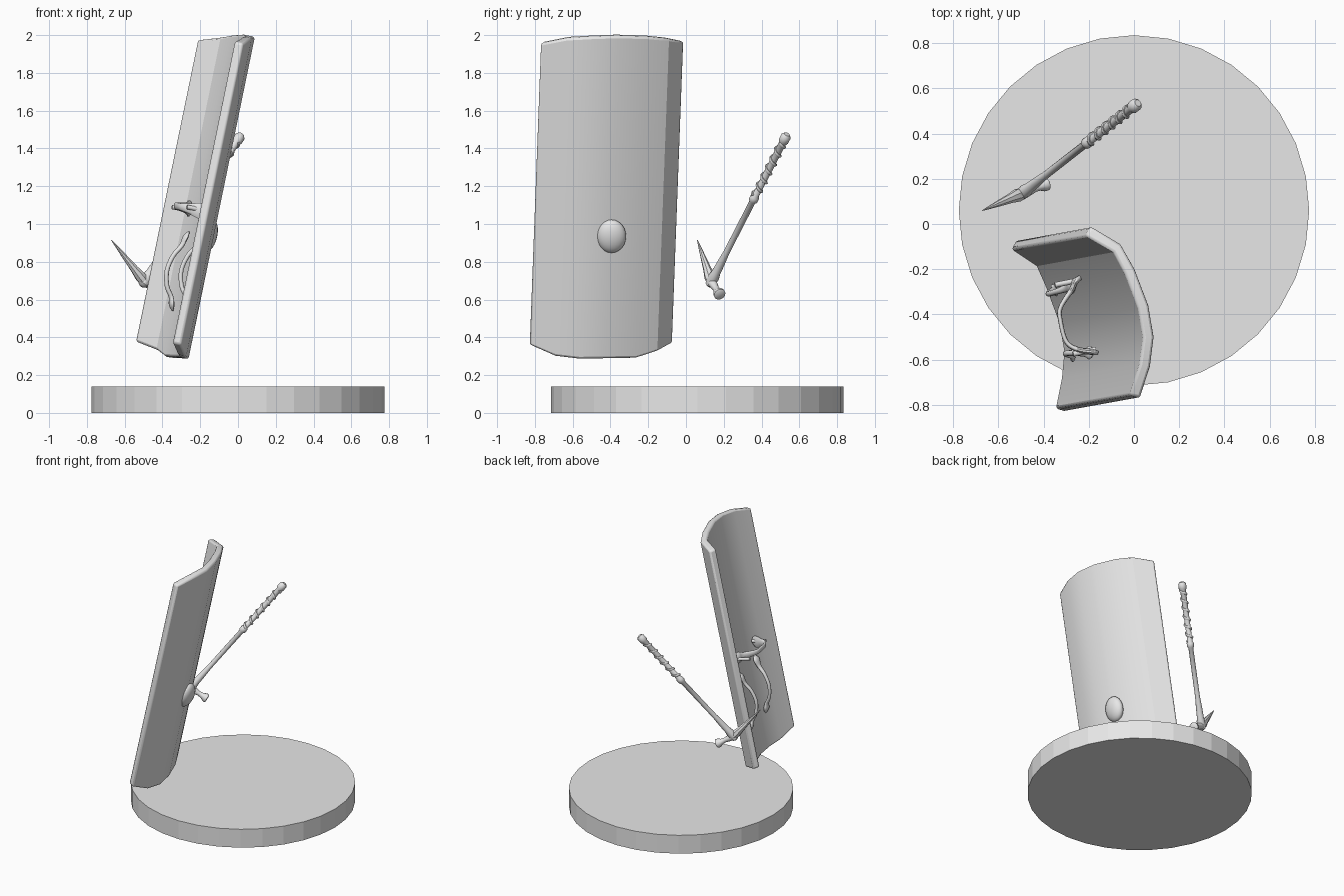
import bpy, bmesh, math
from mathutils import Vector

cube = bpy.data.objects.get("Cube")
if cube:
    bpy.data.objects.remove(cube, do_unlink=True)

grey = bpy.data.materials.new("plain grey")
grey.use_nodes = True
grey.diffuse_color = (0.8, 0.8, 0.8, 1)
grey.node_tree.nodes["Principled BSDF"].inputs["Base Color"].default_value = (0.8, 0.8, 0.8, 1)


def finish(name, bm, angle=40):
    bmesh.ops.recalc_face_normals(bm, faces=bm.faces)
    mesh = bpy.data.meshes.new(name)
    bm.to_mesh(mesh)
    bm.free()
    mesh.materials.append(grey)
    obj = bpy.data.objects.new(name, mesh)
    bpy.context.collection.objects.link(obj)
    bpy.ops.object.select_all(action='DESELECT')
    obj.select_set(True)
    bpy.context.view_layer.objects.active = obj
    if angle:
        bpy.ops.object.shade_smooth_by_angle(angle=math.radians(angle))
    return obj


def loft(name, path, sizes, ref, sides=12, angle=40):
    """Elliptical tube: sizes are half-widths along the side and along ref."""
    bm = bmesh.new()
    rings = []
    for i, p in enumerate(path):
        t = (path[min(i + 1, len(path) - 1)] - path[max(i - 1, 0)]).normalized()
        side = t.cross(ref).normalized()
        up = side.cross(t)
        a, b = sizes[i]
        rings.append([bm.verts.new(p + side * a * math.cos(k * math.tau / sides)
                                   + up * b * math.sin(k * math.tau / sides))
                      for k in range(sides)])
    for r, s in zip(rings, rings[1:]):
        for k in range(sides):
            n = (k + 1) % sides
            bm.faces.new((r[k], r[n], s[n], s[k]))
    bm.faces.new(rings[0])
    bm.faces.new(rings[-1])
    return finish(name, bm, angle)


def smooth(points, steps=5):
    """Catmull-Rom resampling of tuples of any length."""
    pts = [points[0]] + list(points) + [points[-1]]
    out = []
    for a, b, c, d in zip(pts, pts[1:], pts[2:], pts[3:]):
        for s in range(steps):
            t = s / steps
            out.append([0.5 * (2 * q + (r - p) * t + (2 * p - 5 * q + 4 * r - w) * t * t
                               + (3 * q - p - 3 * r + w) * t ** 3)
                        for p, q, r, w in zip(a, b, c, d)])
    return out + [list(points[-1])]


# Round base
bm = bmesh.new()
bmesh.ops.create_cone(bm, cap_ends=True, segments=32, radius1=0.775, radius2=0.775, depth=0.14)
bmesh.ops.translate(bm, verts=bm.verts, vec=(0, 0.06, 0.07))
finish("base_disc", bm, 0)

# Leaning curved shield: x, y at the top, then upper and lower rim heights
LEAN = Vector((0.206, 0.0375, 1))
TOP = 1.97
PROFILE = [(-.19, -.01, 1.965, .37), (-.06, -.09, 1.98, .325), (.0, -.2, 1.99, .29),
           (.06, -.36, 1.995, .287), (.085, -.5, 1.99, .285), (.07, -.63, 1.983, .3),
           (.03, -.77, 1.955, .36)]


def lean(x, y, z):
    return Vector((x, y, TOP)) + LEAN * (z - TOP)


bm = bmesh.new()
loops = []
for i, (x, y, hi, lo) in enumerate(PROFILE):
    a, b = PROFILE[max(i - 1, 0)], PROFILE[min(i + 1, len(PROFILE) - 1)]
    t = Vector((b[0] - a[0], b[1] - a[1])).normalized()
    ix, iy = x + t.y * 0.05, y - t.x * 0.05
    loops.append([bm.verts.new(lean(*c)) for c in
                  ((x, y, lo), (x, y, hi), (ix, iy, hi + 0.01), (ix, iy, lo + 0.01))])
for r, s in zip(loops, loops[1:]):
    for k in range(4):
        n = (k + 1) % 4
        bm.faces.new((r[k], r[n], s[n], s[k]))
bm.faces.new(loops[0])
bm.faces.new(loops[-1])
shield = finish("shield", bm, 28)
bevel = shield.modifiers.new("soft_rim", 'BEVEL')
bevel.width = 0.012
bevel.segments = 2
bevel.limit_method = 'ANGLE'
bevel.angle_limit = math.radians(50)

# Boss on the outer face
bm = bmesh.new()
bmesh.ops.create_uvsphere(bm, u_segments=20, v_segments=12, radius=1)
for v in bm.verts:
    v.co = Vector((v.co.x * 0.045, v.co.y * 0.078, v.co.z * 0.088))
    v.co.x += v.co.z * 0.206
    v.co += Vector((-0.155, -0.395, 0.935))
finish("shield_boss", bm, 60)

# Two upright grips with flattened ends: height, stand-off, half-width, half-depth
GRIP = [(.96, .0, .006, .004), (.93, .012, .03, .012), (.88, .025, .018, .012),
        (.82, .06, .013, .012), (.74, .078, .013, .012), (.66, .06, .013, .012),
        (.61, .025, .018, .012), (.57, .012, .03, .012), (.54, .0, .006, .004)]
for name, (bx, by), out in (("rear_grip", (-.052, -.235), Vector((-.9, -.35, .2))),
                            ("front_grip", (.03, -.53), Vector((-.98, .05, .2)))):
    rows = smooth(GRIP)
    loft(name, [lean(bx, by, r[0]) + out * r[1] for r in rows],
         [(r[2], r[3]) for r in rows], out, 10, 60)

# Cross strap above the grips
STRAP = [(-.235, -.235, .01, .01), (-.26, -.255, .014, .045), (-.275, -.29, .012, .03),
         (-.325, -.37, .01, .02), (-.325, -.43, .01, .02), (-.3, -.52, .01, .02),
         (-.25, -.555, .012, .03), (-.19, -.565, .014, .045), (-.16, -.57, .01, .01)]
rows = smooth(STRAP)
loft("cross_strap", [Vector((r[0], r[1], 1.03 - r[0] * 0.2)) for r in rows],
     [(r[2], r[3]) for r in rows], Vector((0, 0, 1)), 10, 60)

# Strap pegs
for i, (x, y) in enumerate(((-.35, -.27), (-.27, -.575))):
    loft("strap_peg_%d" % (i + 1), [Vector((x, y, 1.09)), Vector((x + 0.1, y + 0.02, 1.07))],
         [(.012, .012)] * 2, Vector((0, 0, 1)), 10)

# War pick shaft, collar and pommel: fraction along shaft, radius
HEAD, END = Vector((-.495, .135, .695)), Vector((.018, .535, 1.475))
axis = (END - HEAD).normalized()
REF = Vector((0, 0, 1))
SHAFT = [(-.03, .012), (-.02, .026), (.03, .03), (.06, .024), (.12, .022), (.2, .017),
         (.54, .017), (.55, .025), (.575, .025), (.585, .018), (.94, .02), (.955, .028),
         (.985, .028), (1, .016)]
loft("pick_shaft", [HEAD.lerp(END, f) for f, r in SHAFT], [(r, r) for f, r in SHAFT], REF, 12)

# Spiral binding on the handle
side = axis.cross(REF).normalized()
up = side.cross(axis)
helix = []
for i in range(145):
    a = i / 144 * math.tau * 6
    helix.append(HEAD.lerp(END, 0.585 + 0.36 * i / 144)
                 + (side * math.cos(a) + up * math.sin(a)) * 0.019)
loft("grip_binding", helix, [(.009, .009)] * len(helix), axis, 6, 60)

# Pick spike and hammer poll
TIP, FACE = Vector((-.67, .06, .915)), Vector((-.385, .18, .625))
SPIKE = [(-.02, .026), (.12, .03), (.3, .022), (.6, .014), (1, .002)]
loft("pick_spike", [HEAD.lerp(TIP, f) for f, r in SPIKE], [(r, r) for f, r in SPIKE], axis, 8)
POLL = [(0, .026), (.3, .022), (.5, .017), (.7, .02), (.85, .031), (.97, .032), (1, .026)]
loft("hammer_poll", [HEAD.lerp(FACE, f) for f, r in POLL], [(r, r) for f, r in POLL], axis, 12)
